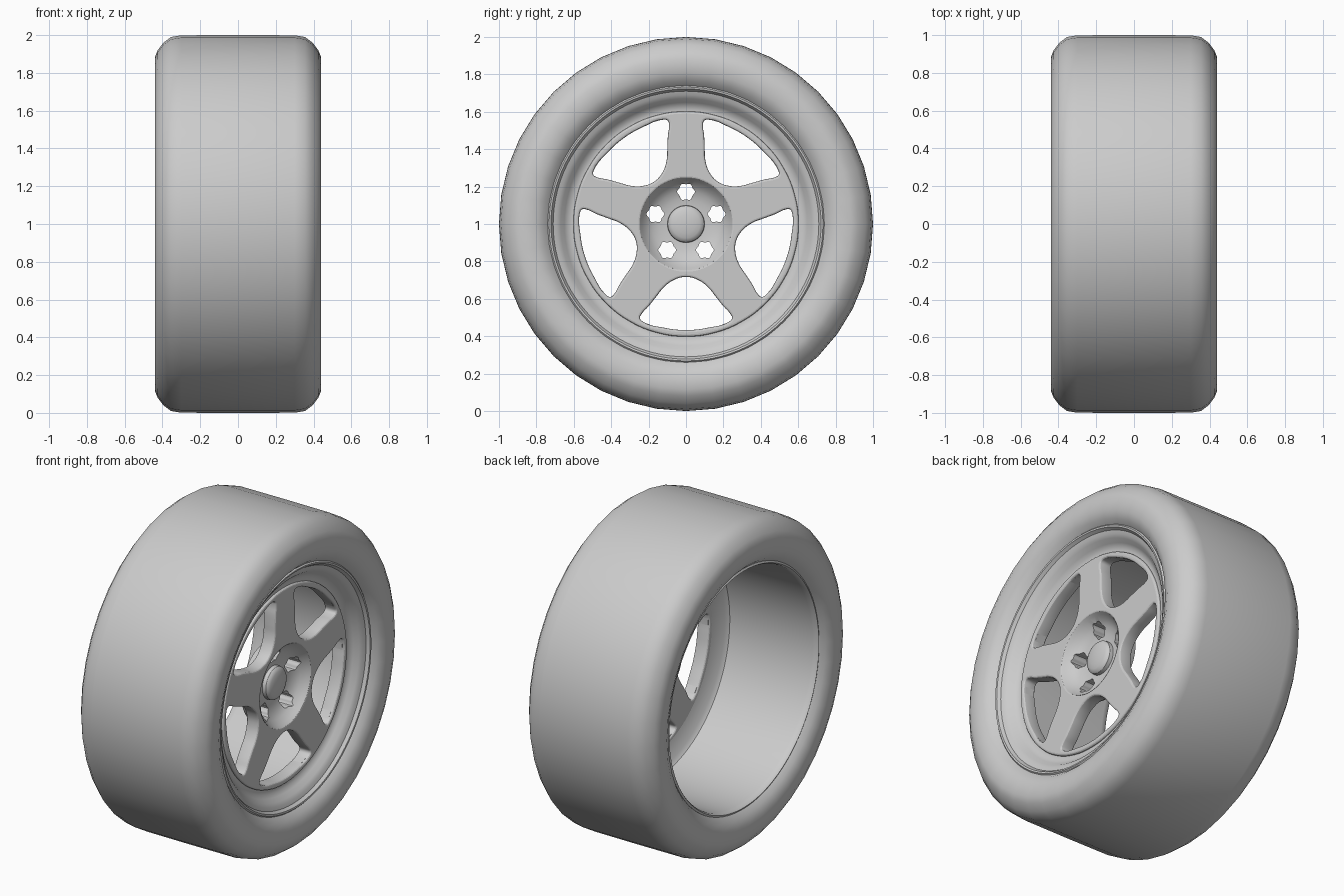
import bpy, bmesh
from math import sin, cos, pi, tau
from mathutils import Matrix, Vector

if "Cube" in bpy.data.objects:
    bpy.data.objects.remove(bpy.data.objects["Cube"])

CENTRE = Vector((0, 0, 1))
# local x,y,z -> world y,z,x (flat face turned towards +x)
TURN = Matrix(((0, 0, 1, 0), (1, 0, 0, 0), (0, 1, 0, 1), (0, 0, 0, 1)))


def smooth(obj, angle=0.6):
    bpy.ops.object.select_all(action='DESELECT')
    obj.select_set(True)
    bpy.context.view_layer.objects.active = obj
    bpy.ops.object.shade_smooth_by_angle(angle=angle)


def add_mesh(name, bm):
    bmesh.ops.remove_doubles(bm, verts=bm.verts, dist=1e-5)
    bmesh.ops.recalc_face_normals(bm, faces=bm.faces)
    mesh = bpy.data.meshes.new(name)
    bm.to_mesh(mesh)
    bm.free()
    obj = bpy.data.objects.new(name, mesh)
    bpy.context.collection.objects.link(obj)
    return obj


def lathe(name, profile, steps):
    """Spin (x, radius) points about the wheel axis."""
    bm = bmesh.new()
    verts = [bm.verts.new((x, 0, 1 + r)) for x, r in profile]
    edges = [bm.edges.new(p) for p in zip(verts, verts[1:])]
    bmesh.ops.spin(bm, geom=verts + edges, cent=CENTRE, axis=(1, 0, 0),
                   angle=tau, steps=steps, use_merge=False)
    return add_mesh(name, bm)


# Tyre: mirrored tread and sidewall section
half = [(0.30, 0.999), (0.355, 0.99), (0.395, 0.96), (0.425, 0.92),
        (0.44, 0.885), (0.437, 0.81), (0.415, 0.765), (0.385, 0.737)]
tyre = lathe("tyre", [(-x, r) for x, r in reversed(half)] + [(0, 1.0)] + half, 40)
smooth(tyre, 0.9)

# Rim: front lip, dish step and ledge behind the spokes
smooth(lathe("rim_front", [
    (0.36, 0.742), (0.388, 0.74), (0.396, 0.732), (0.394, 0.722), (0.375, 0.71),
    (0.368, 0.69), (0.355, 0.67), (0.33, 0.65), (0.315, 0.63), (0.31, 0.61),
    (0.31, 0.572), (0.25, 0.572), (0.24, 0.60), (0.22, 0.69), (0.20, 0.712)], 96))

# Rim barrel, open at the back
smooth(lathe("rim_barrel", [
    (0.20, 0.712), (-0.36, 0.718), (-0.385, 0.72), (-0.396, 0.728),
    (-0.39, 0.739), (-0.36, 0.742)], 96))

# Spoke disc: flat curve with five rounded windows and a hub opening
window = [(0, 0.283), (0.06, 0.297), (0.115, 0.335), (0.16, 0.39), (0.20, 0.44),
          (0.238, 0.482), (0.246, 0.503), (0.232, 0.521), (0.12, 0.554), (0, 0.567)]
window += [(-u, v) for u, v in window[-2:0:-1]]
curve = bpy.data.curves.new("spoke_disc", 'CURVE')
curve.dimensions = '2D'
curve.fill_mode = 'BOTH'
curve.extrude = 0.03
curve.bevel_depth = 0.012
curve.bevel_resolution = 2
curve.offset = -0.012


def add_loop(points, resolution):
    spline = curve.splines.new('BEZIER')
    spline.bezier_points.add(len(points) - 1)
    for bp, (u, v) in zip(spline.bezier_points, points):
        bp.co = (u, v, 0)
        bp.handle_left_type = bp.handle_right_type = 'AUTO'
    spline.use_cyclic_u = True
    spline.resolution_u = resolution


def circle(r, n):
    return [(r * cos(tau * i / n), r * sin(tau * i / n)) for i in range(n)]


add_loop(circle(0.602, 24), 4)
add_loop(circle(0.243, 16), 4)
for k in range(5):
    a = pi / 5 + k * tau / 5
    # windows run clockwise, one centred straight down
    add_loop([(u * cos(a) - v * sin(a), u * sin(a) + v * cos(a)) for u, v in window], 4)
disc = bpy.data.objects.new("spoke_disc", curve)
bpy.context.collection.objects.link(disc)
disc.matrix_world = Matrix.Translation((0.282, 0, 0)) @ TURN
bpy.ops.object.select_all(action='DESELECT')
disc.select_set(True)
bpy.context.view_layer.objects.active = disc
bpy.ops.object.convert(target='MESH')
disc = bpy.context.view_layer.objects.active
smooth(disc, 0.5)

# Hub bowl
hub = lathe("hub_bowl", [
    (0.235, 0), (0.235, 0.10), (0.24, 0.14), (0.252, 0.18), (0.275, 0.212),
    (0.305, 0.235), (0.322, 0.247), (0.24, 0.25), (0.19, 0.24), (0.18, 0.2),
    (0.18, 0)], 64)

# Five lobed bolt holes cut through the bowl
bm = bmesh.new()
for k in range(5):
    a = pi / 2 + k * tau / 5
    ring = []
    for i in range(36):
        t = tau * i / 36
        r = 0.044 + 0.004 * cos(6 * t)
        ring.append(bm.verts.new((0.1, 0.172 * cos(a) + r * cos(t),
                                  1 + 0.172 * sin(a) + r * sin(t))))
    face = bm.faces.new(ring)
    ext = bmesh.ops.extrude_face_region(bm, geom=[face], use_keep_orig=True)
    moved = [g for g in ext["geom"] if isinstance(g, bmesh.types.BMVert)]
    bmesh.ops.translate(bm, verts=moved, vec=(0.3, 0, 0))
cutter = add_mesh("bolt_hole_cutter", bm)
cutter.hide_render = True
mod = hub.modifiers.new("bolt_holes", 'BOOLEAN')
mod.object = cutter
mod.operation = 'DIFFERENCE'
mod.solver = 'EXACT'
bpy.ops.object.select_all(action='DESELECT')
hub.select_set(True)
bpy.context.view_layer.objects.active = hub
bpy.ops.object.modifier_apply(modifier=mod.name)
bpy.data.objects.remove(cutter)
smooth(hub, 0.6)

# Domed centre cap
smooth(lathe("centre_cap", [
    (0.23, 0.10), (0.258, 0.098), (0.268, 0.09), (0.275, 0.075),
    (0.28, 0.05), (0.283, 0.025), (0.284, 0)], 48))
